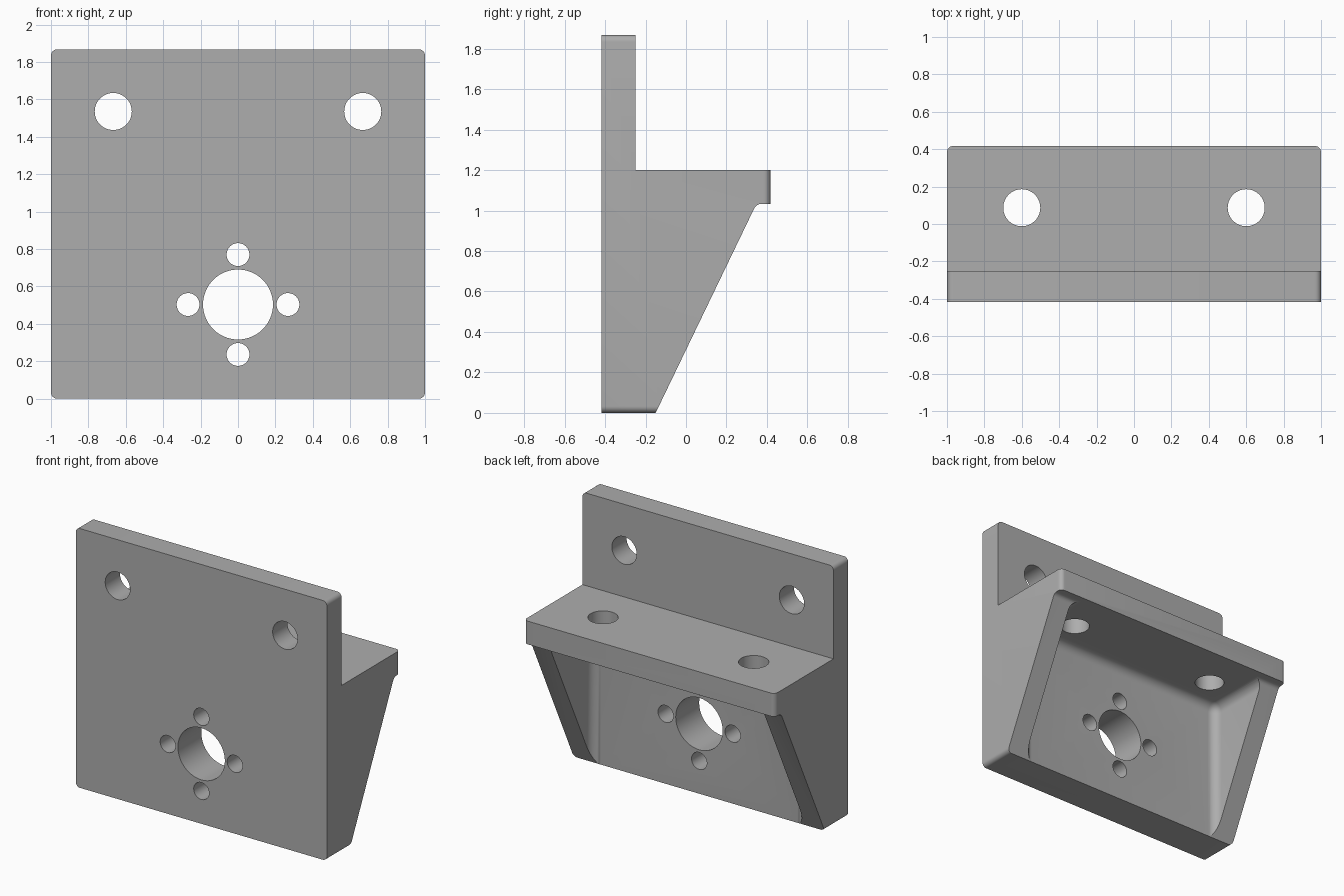
import bpy, bmesh, math
from mathutils import Vector, Matrix

cube = bpy.data.objects.get("Cube")
if cube:
    bpy.data.objects.remove(cube, do_unlink=True)

HALF, FRONT, BACK = 1.0, -0.417, 0.417
HEIGHT, SHELF_TOP, SHELF_LOW = 1.867, 1.2, 1.033
UPPER_BACK, LOWER_BACK = -0.25, -0.15
WALL = 0.15

grey = bpy.data.materials.new("plain grey")
grey.use_nodes = True
grey.diffuse_color = (0.42, 0.42, 0.42, 1)
grey.node_tree.nodes["Principled BSDF"].inputs["Base Color"].default_value = grey.diffuse_color


def add_object(name, bm):
    bmesh.ops.recalc_face_normals(bm, faces=bm.faces)
    mesh = bpy.data.meshes.new(name)
    bm.to_mesh(mesh)
    bm.free()
    obj = bpy.data.objects.new(name, mesh)
    mesh.materials.append(grey)
    bpy.context.collection.objects.link(obj)
    return obj


def round_edges(bm, test, radius, segments):
    edges = [e for e in bm.edges if test(*(v.co for v in e.verts))]
    bmesh.ops.bevel(bm, geom=edges, offset=radius, segments=segments,
                    profile=0.5, affect='EDGES')


def cut(target, cutter):
    mod = target.modifiers.new("cut", 'BOOLEAN')
    mod.operation = 'DIFFERENCE'
    mod.solver = 'EXACT'
    mod.object = cutter
    bpy.context.view_layer.objects.active = target
    bpy.ops.object.modifier_apply(modifier=mod.name)
    bpy.data.objects.remove(cutter, do_unlink=True)


def cut_hole(target, centre, radius, length, along_y):
    bm = bmesh.new()
    turn = Matrix.Rotation(math.pi / 2, 4, 'X') if along_y else Matrix()
    bmesh.ops.create_cone(bm, cap_ends=True, segments=64, radius1=radius, radius2=radius,
                          depth=length, matrix=Matrix.Translation(centre) @ turn)
    cutter = add_object("hole_cutter", bm)
    cutter.hide_render = True
    cut(target, cutter)


# Side profile (y, z), with a small fillet where the slope meets the shelf
foot = Vector((LOWER_BACK, 0))
corner = Vector((0.348, SHELF_LOW))
start = corner - (corner - foot).normalized() * 0.027
end = corner + Vector((0.027, 0))
fillet = []
for i in range(7):
    t = i / 6
    fillet.append(start * (1 - t) ** 2 + corner * 2 * t * (1 - t) + end * t * t)
profile = [(FRONT, 0), foot, *fillet, (BACK, SHELF_LOW), (BACK, SHELF_TOP),
           (UPPER_BACK, SHELF_TOP), (UPPER_BACK, HEIGHT), (FRONT, HEIGHT)]

# Solid body swept across the width
bm = bmesh.new()
face = bm.faces.new([bm.verts.new((-HALF, y, z)) for y, z in profile])
swept = bmesh.ops.extrude_face_region(bm, geom=[face])
bmesh.ops.translate(bm, vec=(2 * HALF, 0, 0),
                    verts=[v for v in swept["geom"] if isinstance(v, bmesh.types.BMVert)])
bmesh.ops.recalc_face_normals(bm, faces=bm.faces)


def outer_corner(a, b):
    if abs(a.x - b.x) > 0.01:
        return False
    at_end = any(abs(a.z - h) < 0.001 and abs(b.z - h) < 0.001 for h in (0, HEIGHT))
    at_back = abs(a.y - BACK) < 0.001 and abs(b.y - BACK) < 0.001
    return at_end or at_back


round_edges(bm, outer_corner, 0.033, 6)
bracket = add_object("mounting_bracket", bm)

# Pocket between the side gussets, with filleted inner corners
bm = bmesh.new()
low, high = Vector((WALL - HALF, LOWER_BACK, -0.5)), Vector((HALF - WALL, 1, SHELF_LOW))
bmesh.ops.create_cube(bm, size=1)
for v in bm.verts:
    v.co = [(low if c < 0 else high)[i] for i, c in enumerate(v.co)]


def inner_corner(a, b):
    mid = (a + b) / 2
    on_wall = abs(mid.y - low.y) < 0.001
    on_roof = abs(mid.z - high.z) < 0.001
    on_side = abs(abs(mid.x) - high.x) < 0.001
    return on_wall + on_roof + on_side == 2 and mid.y < 0.9 and mid.z > -0.4


round_edges(bm, inner_corner, 0.067, 8)
pocket = add_object("pocket_cutter", bm)
pocket.hide_render = True
cut(bracket, pocket)

# Mounting holes in the plate and the shelf
for side in (-1, 1):
    cut_hole(bracket, (side * 0.667, -0.33, 1.535), 0.099, 0.6, True)
    cut_hole(bracket, (side * 0.6, 0.087, 1.117), 0.099, 0.5, False)

# Central bore with four screw holes around it
bore_z, ring = 0.503, 0.267
cut_hole(bracket, (0, -0.3, bore_z), 0.187, 0.6, True)
for k in range(4):
    a = k * math.pi / 2
    cut_hole(bracket, (ring * math.cos(a), -0.3, bore_z + ring * math.sin(a)), 0.061, 0.6, True)

# Smooth rounded surfaces, crisp edges
bpy.ops.object.select_all(action='DESELECT')
bracket.select_set(True)
bpy.context.view_layer.objects.active = bracket
bpy.ops.object.shade_smooth_by_angle(angle=math.radians(30))
